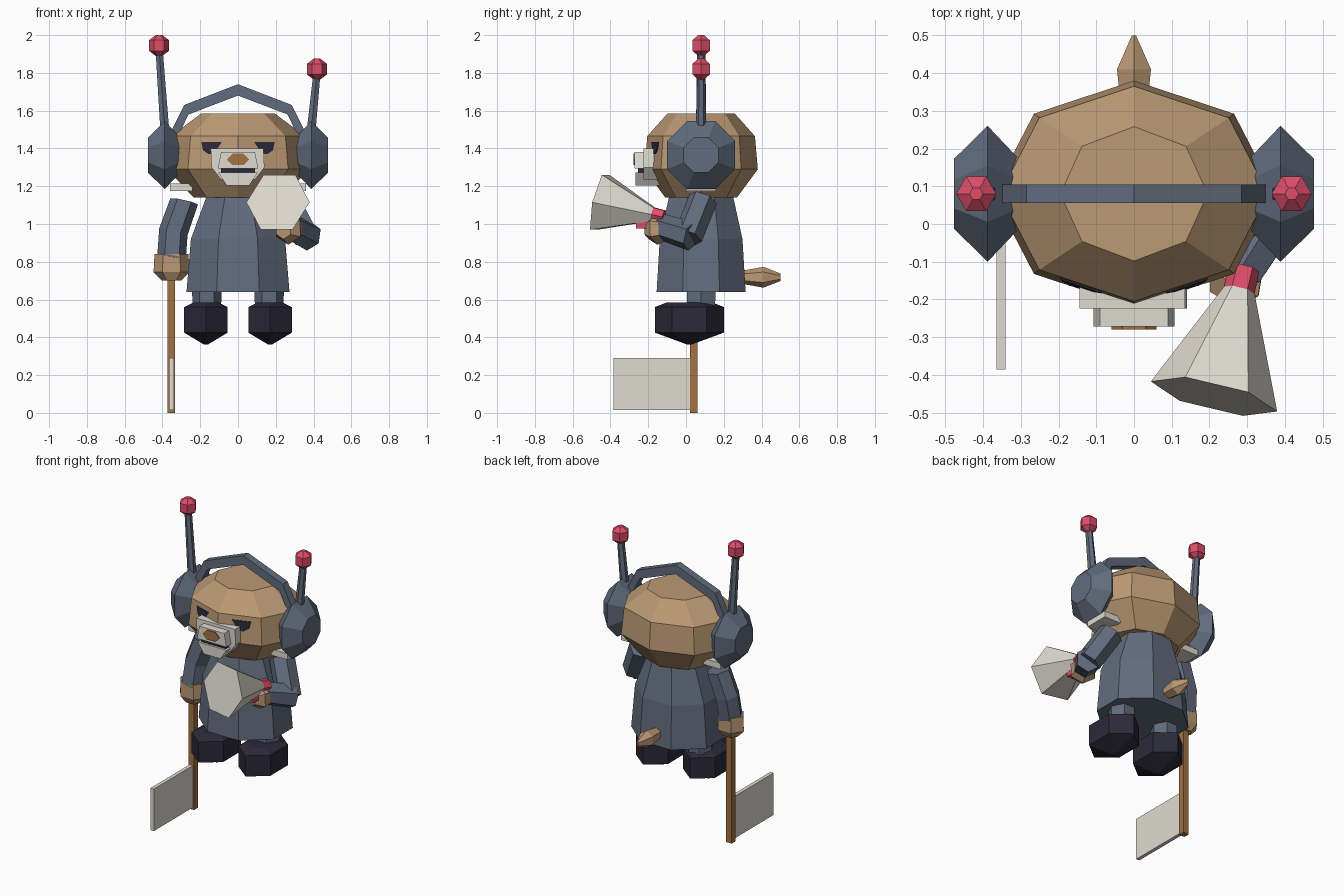
import bpy, bmesh, math
from mathutils import Vector

if "Cube" in bpy.data.objects:
    bpy.data.objects.remove(bpy.data.objects["Cube"])


def material(name, rgb):
    m = bpy.data.materials.new(name)
    m.diffuse_color = (*rgb, 1)
    m.use_nodes = True
    m.node_tree.nodes["Principled BSDF"].inputs["Base Color"].default_value = m.diffuse_color
    return m


TAN = material("tan fur", (0.50, 0.32, 0.175))
SLATE = material("slate cloth", (0.12, 0.15, 0.205))
DARK = material("dark navy", (0.024, 0.022, 0.04))
WHITE = material("off white", (0.74, 0.71, 0.64))
RED = material("red", (0.72, 0.075, 0.14))
WOOD = material("wood brown", (0.36, 0.165, 0.055))


def loft(name, rings, mat):
    """Skin a list of equal-length rings and cap both ends."""
    bm = bmesh.new()
    vs = [[bm.verts.new(p) for p in r] for r in rings]
    n = len(vs[0])
    for a, b in zip(vs, vs[1:]):
        for i in range(n):
            j = (i + 1) % n
            bm.faces.new((a[i], a[j], b[j], b[i]))
    bm.faces.new(vs[0][::-1])
    bm.faces.new(vs[-1])
    bmesh.ops.recalc_face_normals(bm, faces=bm.faces)
    me = bpy.data.meshes.new(name)
    bm.to_mesh(me)
    bm.free()
    me.materials.append(mat)
    ob = bpy.data.objects.new(name, me)
    bpy.context.collection.objects.link(ob)
    return ob


def ring(c, u, v, n, phase=0.0):
    c, u, v = Vector(c), Vector(u), Vector(v)
    angles = [math.tau * (i + phase) / n for i in range(n)]
    return [c + u * math.cos(a) + v * math.sin(a) for a in angles]


def stack(name, c, levels, n, phase, mat):
    """Vertical lathe-like form from (z, x radius, y radius) levels."""
    rings = [ring((c[0], c[1], z), (rx, 0, 0), (0, ry, 0), n, phase) for z, rx, ry in levels]
    return loft(name, rings, mat)


def tube(name, points, radii, n, mat, phase=0.5, flat=1.0):
    """Straight-sectioned tube through points, square to the overall direction."""
    pts = [Vector(p) for p in points]
    d = (pts[-1] - pts[0]).normalized()
    u = d.cross(Vector((0, 1, 0)) if abs(d.y) < 0.8 else Vector((0, 0, 1))).normalized()
    v = d.cross(u)
    return loft(name, [ring(p, u * r, v * r * flat, n, phase) for p, r in zip(pts, radii)], mat)


def box(name, lo, hi, mat):
    (x0, y0, z0), (x1, y1, z1) = lo, hi
    return loft(name, [[(x0, y0, z), (x1, y0, z), (x1, y1, z), (x0, y1, z)] for z in (z0, z1)], mat)


# Head
CY = 0.08
head = [(1.14, 0.235, 0.19), (1.29, 0.375, 0.30), (1.465, 0.355, 0.285), (1.585, 0.195, 0.178)]
stack("head", (0, CY), head, 8, 0, TAN)


def on_face(x, z, lift):
    """Point on the front upper side of the head."""
    (z0, rx0, ry0), (z1, rx1, ry1) = head[1:3]
    t = (z - z0) / (z1 - z0)
    rx, ry = rx0 + (rx1 - rx0) * t, ry0 + (ry1 - ry0) * t
    k = abs(x) / (rx * math.sqrt(0.5))
    return Vector((x, CY - ry * (1 - k * (1 - math.sqrt(0.5))) - lift, z))


# Sleepy eyes
for s, side in ((-1, "left"), (1, "right")):
    outline = [(0.085, 1.435), (0.195, 1.435), (0.185, 1.39), (0.155, 1.37), (0.125, 1.372), (0.105, 1.405)]
    loft("eye_" + side, [[on_face(s * x, z, d) for x, z in outline] for d in (-0.004, 0.005)], DARK)

# Muzzle, mouth and nose
patch = [(-0.145, 1.40), (0.135, 1.40), (0.14, 1.30), (0.09, 1.235), (-0.09, 1.235), (-0.14, 1.30)]
loft("muzzle_patch", [[(x, y, z) for x, z in patch] for y in (-0.15, -0.224)], WHITE)
upper = [(-0.09, 1.38), (0.09, 1.38), (0.107, 1.295), (-0.107, 1.295)]
lower = [(-0.105, 1.272), (0.105, 1.272), (0.06, 1.205), (-0.06, 1.205)]
loft("muzzle_upper", [[(x, y, z) for x, z in upper] for y in (-0.17, -0.272)], WHITE)
loft("muzzle_lower", [[(x, y, z) for x, z in lower] for y in (-0.13, -0.268)], WHITE)
box("mouth", (-0.09, -0.255, 1.265), (0.09, -0.15, 1.30), DARK)
loft("nose", [ring((0, y, 1.342), (0.06, 0, 0), (0, 0, 0.035), 6) for y in (-0.26, -0.279)], WOOD)

# Headphones
for s, side, top in ((-1, "left", 1.945), (1, "right", 1.82)):
    profile = [(0.305, 0.10), (0.388, 0.195), (0.477, 0.10)]
    loft("ear_muff_" + side, [ring((s * x, CY, 1.365), (0, r, 0), (0, 0, r), 8, 0.5) for x, r in profile], SLATE)
    box("ear_cushion_" + side, (min(s * 0.24, s * 0.36), 0.0, 1.175), (max(s * 0.24, s * 0.36), 0.16, 1.215), WHITE)
    tube("antenna_" + side, [(s * 0.388, CY, 1.50), (s * 0.417, CY, top - 0.03)], [0.027, 0.022], 6, SLATE)
    stack("antenna_tip_" + side, (s * 0.418, CY),
          [(top - 0.055, 0.018, 0.018), (top - 0.028, 0.053, 0.053),
           (top + 0.028, 0.053, 0.053), (top + 0.055, 0.018, 0.018)], 6, 0, RED)

arch = [(-0.36, 1.46), (-0.285, 1.61), (0, 1.72), (0.285, 1.61), (0.36, 1.46)]
inner = [(-0.32, 1.46), (-0.262, 1.58), (0, 1.68), (0.262, 1.58), (0.32, 1.46)]
loft("headband", [[(a, CY - 0.025, b), (a, CY + 0.025, b), (c, CY + 0.025, d), (c, CY - 0.025, d)]
                  for (a, b), (c, d) in zip([(x, z + 0.02) for x, z in arch], inner)], SLATE)

# Coat
stack("coat", (0, CY), [(0.64, 0.295, 0.255), (0.92, 0.27, 0.237), (1.16, 0.175, 0.18)], 8, 0.5, SLATE)

# Legs and shoes
for s, side in ((-1, "left"), (1, "right")):
    stack("leg_" + side, (s * 0.165, 0.08), [(0.54, 0.075, 0.085), (0.72, 0.08, 0.09)], 6, 0, SLATE)
    stack("shoe_" + side, (s * 0.17, 0.018),
          [(0.362, 0.012, 0.012), (0.425, 0.133, 0.183), (0.56, 0.133, 0.183), (0.585, 0.075, 0.12)],
          6, 0.5, DARK)

# Tail
loft("tail", [ring((0, y, 0.718), (rx, 0, 0), (0, 0, rz), 6, 0.5)
              for y, rx, rz in ((0.27, 0.035, 0.03), (0.41, 0.052, 0.055), (0.50, 0.006, 0.02))], TAN)

# Lowered arm holding the flag
tube("left_arm", [(-0.285, 0.07, 1.12), (-0.342, 0.06, 0.96), (-0.352, 0.04, 0.82)],
     [0.075, 0.077, 0.077], 6, SLATE, 0)
stack("left_hand", (-0.352, 0.04), [(0.70, 0.05, 0.045), (0.745, 0.095, 0.075), (0.84, 0.09, 0.075)], 6, 0, TAN)
box("flag_pole", (-0.373, 0.02, 0.0), (-0.333, 0.06, 0.76), WOOD)
box("flag", (-0.364, -0.385, 0.015), (-0.340, 0.03, 0.29), WHITE)

# Bent arm holding the megaphone
tube("right_upper_arm", [(0.255, 0.09, 1.13), (0.36, 0.01, 0.93)], [0.078, 0.078], 6, SLATE)
tube("right_forearm", [(0.375, 0.03, 0.935), (0.275, -0.13, 0.985)], [0.078, 0.07], 6, SLATE)
tube("right_hand", [(0.295, -0.10, 0.975), (0.265, -0.155, 0.975), (0.24, -0.20, 0.97)],
     [0.06, 0.085, 0.05], 6, TAN)

# Megaphone
back, front = Vector((0.285, -0.15, 1.045)), Vector((0.212, -0.457, 1.115))
axis = (front - back).normalized()
tube("megaphone_horn", [back, front], [0.03, 0.172], 6, WHITE, 0)
tube("megaphone_mouthpiece", [back - axis * 0.035, back + axis * 0.03], [0.04, 0.042], 6, RED, 0)
box("megaphone_grip", (0.245, -0.265, 0.975), (0.295, -0.17, 1.05), RED)
